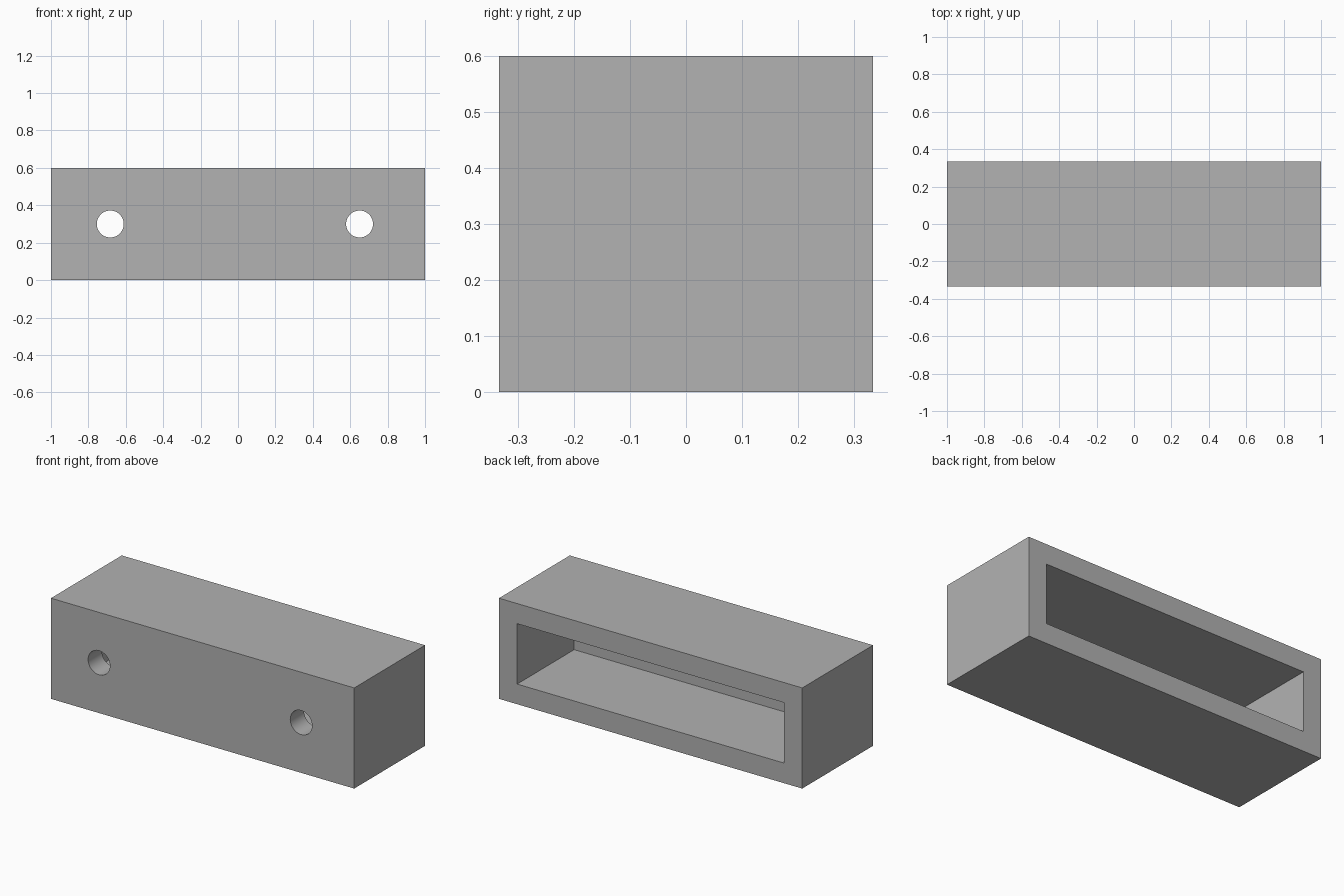
import bpy
from math import radians

if "Cube" in bpy.data.objects:
    bpy.data.objects.remove(bpy.data.objects["Cube"], do_unlink=True)

LENGTH, DEPTH, HEIGHT = 2.0, 0.667, 0.6
WALL, FRONT_WALL = 0.12, 0.13
HOLE_RADIUS = 0.072

grey = bpy.data.materials.new("mid_grey")
grey.use_nodes = True
colour = (0.447, 0.447, 0.447, 1)
grey.diffuse_color = colour
grey.node_tree.nodes["Principled BSDF"].inputs["Base Color"].default_value = colour


def box(name, size, centre):
    bpy.ops.mesh.primitive_cube_add(size=1, location=centre)
    obj = bpy.context.object
    obj.name = name
    obj.scale = size
    bpy.ops.object.transform_apply(location=True, rotation=False, scale=True)
    obj.data.materials.append(grey)
    return obj


def cut(target, cutter):
    cutter.hide_render = True
    mod = target.modifiers.new("cut", 'BOOLEAN')
    mod.operation = 'DIFFERENCE'
    mod.solver = 'EXACT'
    mod.object = cutter
    bpy.ops.object.select_all(action='DESELECT')
    target.select_set(True)
    bpy.context.view_layer.objects.active = target
    bpy.ops.object.modifier_apply(modifier=mod.name)
    bpy.data.objects.remove(cutter, do_unlink=True)


# Outer block
housing = box("housing", (LENGTH, DEPTH, HEIGHT), (0, 0, HEIGHT / 2))

# Pocket open at the back
pocket_front = -DEPTH / 2 + FRONT_WALL
pocket_back = DEPTH / 2 + 0.1
cut(housing, box("pocket_cutter",
                 (LENGTH - 2 * WALL, pocket_back - pocket_front, HEIGHT - 2 * WALL),
                 (0, (pocket_front + pocket_back) / 2, HEIGHT / 2)))

# Two screw holes through the front wall, set slightly off centre
for x in (-0.683, 0.65):
    bpy.ops.mesh.primitive_cylinder_add(
        vertices=48, radius=HOLE_RADIUS, depth=2 * FRONT_WALL,
        location=(x, -DEPTH / 2 + FRONT_WALL / 2, HEIGHT / 2),
        rotation=(radians(90), 0, 0))
    hole = bpy.context.object
    hole.name = "screw_hole_cutter"
    hole.data.materials.append(grey)
    cut(housing, hole)

# Smooth hole walls, crisp box edges
bpy.ops.object.shade_smooth_by_angle(angle=radians(30))
